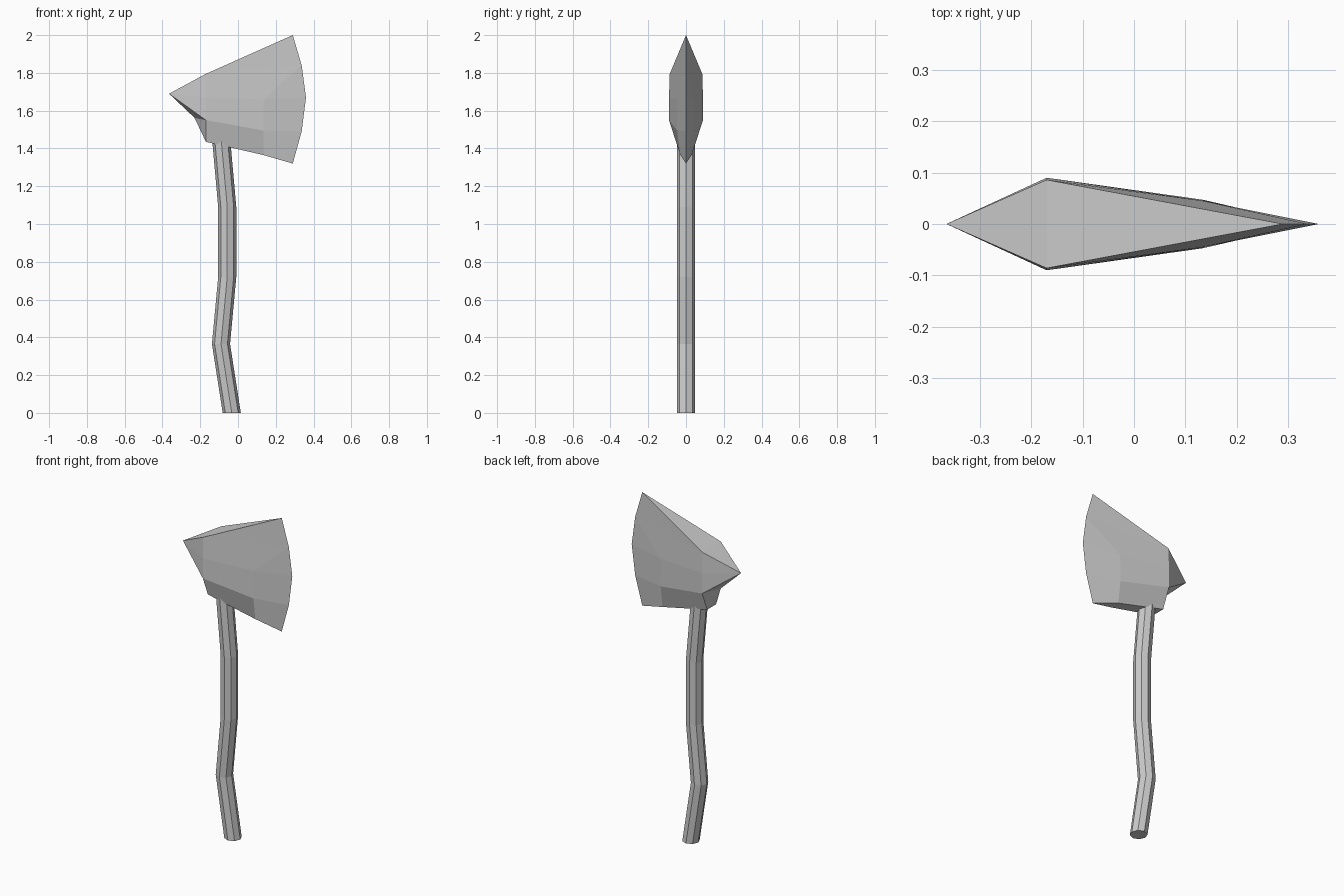
import bpy, bmesh, math

cube = bpy.data.objects.get("Cube")
if cube:
    bpy.data.objects.remove(cube, do_unlink=True)

GREY = (0.6, 0.6, 0.6, 1)
grey = bpy.data.materials.new("plain grey")
grey.use_nodes = True
grey.diffuse_color = GREY
grey.node_tree.nodes["Principled BSDF"].inputs["Base Color"].default_value = GREY


def finish(bm, name):
    bmesh.ops.remove_doubles(bm, verts=bm.verts, dist=0.0005)
    bmesh.ops.recalc_face_normals(bm, faces=bm.faces)
    mesh = bpy.data.meshes.new(name)
    bm.to_mesh(mesh)
    bm.free()
    mesh.materials.append(grey)
    obj = bpy.data.objects.new(name, mesh)
    bpy.context.collection.objects.link(obj)
    return obj


# Curved handle: octagonal rings swept upwards
bm = bmesh.new()
SIDES, RADIUS = 8, 0.048
rings = []
for x, z in [(-0.033, 0), (-0.09, 0.365), (-0.057, 0.72), (-0.057, 1.09), (-0.092, 1.48)]:
    angles = [math.tau * i / SIDES for i in range(SIDES)]
    rings.append([bm.verts.new((x + RADIUS * math.cos(a), RADIUS * math.sin(a), z))
                  for a in angles])
for low, high in zip(rings, rings[1:]):
    for i in range(SIDES):
        j = (i + 1) % SIDES
        bm.faces.new((low[i], low[j], high[j], high[i]))
bm.faces.new(rings[0])
bm.faces.new(rings[-1])
finish(bm, "handle")

# Axe head: centre line points have y = 0, cheek points are mirrored
P = {
    "beak": (-0.365, 0, 1.69), "notch": (-0.23, 0, 1.562),
    "edge_top": (0.29, 0, 2.0), "edge_upper": (0.337, 0, 1.84),
    "edge_mid": (0.36, 0, 1.67), "edge_lower": (0.337, 0, 1.49),
    "edge_bottom": (0.29, 0, 1.32),
    "poll_top": (-0.17, 0.086, 1.795), "poll_mid": (-0.17, 0.09, 1.67),
    "poll_low": (-0.17, 0.09, 1.55), "poll_base": (-0.17, 0.042, 1.435),
    "cheek_mid": (0.135, 0.045, 1.66), "cheek_low": (0.135, 0.047, 1.495),
    "cheek_base": (0.135, 0.03, 1.365),
}
HALF_FACES = [
    "beak poll_top poll_mid", "beak poll_mid poll_low",
    "beak poll_low notch", "notch poll_low poll_base",
    "poll_top edge_top edge_upper", "poll_top edge_upper cheek_mid poll_mid",
    "edge_upper edge_mid cheek_mid",
    "poll_mid cheek_mid cheek_low poll_low",
    "cheek_mid edge_mid edge_lower cheek_low",
    "poll_low cheek_low cheek_base poll_base",
    "cheek_low edge_lower edge_bottom cheek_base",
]
bm = bmesh.new()


def point(name, side):
    x, y, z = P[name]
    return bm.verts.new((x, y * side, z))


for side in (-1, 1):
    for names in HALF_FACES:
        bm.faces.new([point(n, side) for n in names.split()])

# Faces that span both cheeks: top slope, heel and underside
for loop in ([("beak", 1), ("poll_top", 1), ("poll_top", -1)],
             [("poll_top", 1), ("edge_top", 1), ("poll_top", -1)],
             [("notch", 1), ("poll_base", 1), ("poll_base", -1)],
             [("poll_base", 1), ("cheek_base", 1), ("cheek_base", -1), ("poll_base", -1)],
             [("cheek_base", 1), ("edge_bottom", 1), ("cheek_base", -1)]):
    bm.faces.new([point(n, s) for n, s in loop])
finish(bm, "axe_head")
